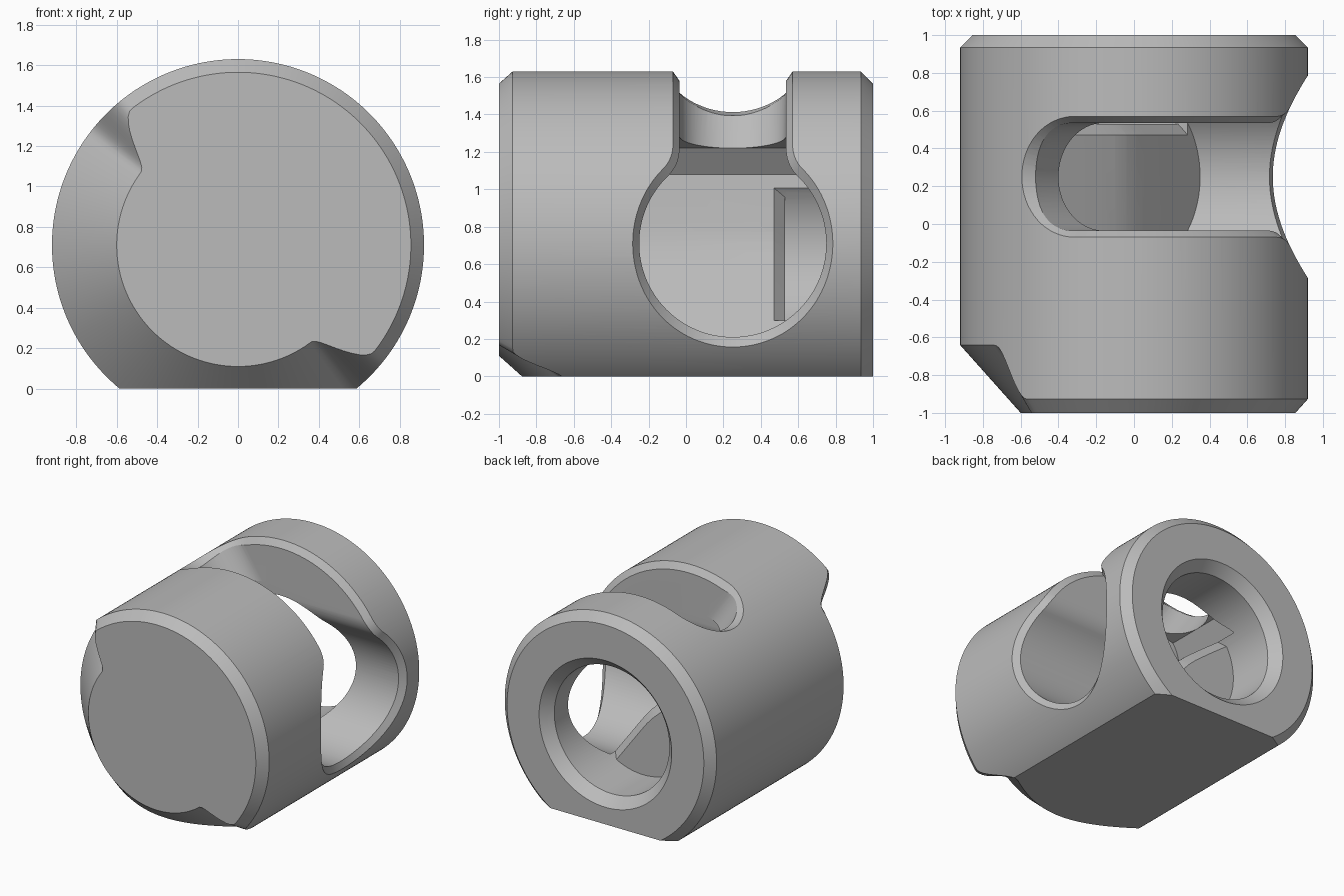
import bpy, bmesh
from math import sin, cos, asin, acos, atan2, hypot, pi, radians

if "Cube" in bpy.data.objects:
    bpy.data.objects.remove(bpy.data.objects["Cube"], do_unlink=True)

R = 0.92         # barrel radius
CZ = 0.71        # height of the barrel axis
SY = 0.25        # centre of the side opening along the barrel
BORE = 0.5       # radius of the side and rear bores
SLOT = 0.285     # half width of the slot
FILLET = 0.2     # blend between side bore and slot

grey = bpy.data.materials.new("plain_grey")
grey.use_nodes = True
grey.diffuse_color = (0.5, 0.5, 0.5, 1)
grey.node_tree.nodes["Principled BSDF"].inputs["Base Color"].default_value = (0.5, 0.5, 0.5, 1)


def finish(bm, name):
    bmesh.ops.remove_doubles(bm, verts=bm.verts, dist=1e-5)
    bmesh.ops.recalc_face_normals(bm, faces=bm.faces)
    mesh = bpy.data.meshes.new(name)
    bm.to_mesh(mesh)
    bm.free()
    mesh.materials.append(grey)
    ob = bpy.data.objects.new(name, mesh)
    bpy.context.collection.objects.link(ob)
    return ob


def loft_mesh(rings):
    """Closed rings joined by quads and capped at both ends."""
    bm = bmesh.new()
    vs = [[bm.verts.new(p) for p in ring] for ring in rings]
    n = len(vs[0])
    for a, b in zip(vs, vs[1:]):
        for i in range(n):
            bm.faces.new((a[i], a[(i + 1) % n], b[(i + 1) % n], b[i]))
    bm.faces.new(vs[0])
    bm.faces.new(vs[-1])
    return bm


def loft(name, rings):
    return finish(loft_mesh(rings), name)


def combine(target, cutter, operation):
    mod = target.modifiers.new(operation.lower(), "BOOLEAN")
    mod.operation = operation
    mod.solver = "EXACT"
    mod.object = cutter
    bpy.context.view_layer.objects.active = target
    bpy.ops.object.modifier_apply(modifier=mod.name)
    bpy.data.objects.remove(cutter, do_unlink=True)


def lathe_ring(y, r, n=128):
    return [(r * cos(2 * pi * i / n), y, CZ + r * sin(2 * pi * i / n)) for i in range(n)]


# Barrel with a wide front chamfer on its lower half and a flat foot
def front_chamfer(angle):
    away = abs((angle - 225 + 180) % 360 - 180)
    t = min(max((97 - away) / 15, 0), 1)
    return 0.065 + 0.255 * t * t * (3 - 2 * t)


def barrel_ring(shape, n=240):
    ring = []
    for i in range(n):
        r, y = shape(front_chamfer(360 * i / n))
        a = 2 * pi * i / n
        ring.append((r * cos(a), y, CZ + r * sin(a)))
    return ring


bm = loft_mesh([barrel_ring(f) for f in (
    lambda c: (R - c, -1),
    lambda c: (R, -1 + 1.12 * c),
    lambda c: (R, 0.935),
    lambda c: (R - 0.065, 1))])
bmesh.ops.bisect_plane(bm, geom=bm.verts[:] + bm.edges[:] + bm.faces[:],
                       plane_co=(0, 0, 0), plane_no=(0, 0, -1), clear_outer=True)
bmesh.ops.holes_fill(bm, edges=[e for e in bm.edges if e.is_boundary], sides=0)
barrel = finish(bm, "barrel")

# Half outline of the keyhole: (half width, height above the axis)
fw, fz = SLOT + FILLET, ((BORE + FILLET) ** 2 - (SLOT + FILLET) ** 2) ** 0.5
join = atan2(fz, fw)
half = []
for i in range(49):
    a = -pi / 2 + (join + pi / 2) * i / 48
    half.append((BORE * cos(a), BORE * sin(a)))
for i in range(1, 13):
    a = pi + join * (1 - i / 12)
    half.append((fw + FILLET * cos(a), fz + FILLET * sin(a)))

# Keyhole cavity, closed by a rounded ramp
profile = half + [(SLOT, 1.1)]
outline = [(SY + w, CZ + z) for w, z in profile]
outline += [(SY - w, CZ + z) for w, z in reversed(profile[1:])]
cavity = loft("cavity", [[(x, y, z) for y, z in outline] for x in (-0.8, 1.1)])
ramp = [(0.52, -0.02), (0.35, 0.21), (0.06, 0.6), (0.01, 0.665), (-0.04, 0.72),
        (-0.1, 0.775), (-0.17, 0.83), (-0.26, 0.9), (-0.38, 0.99), (-0.5, 1.08)]
side = ramp + [(-0.4, 1.22), (-0.1, 1.3), (-0.1, 1.9), (1.2, 1.9), (1.2, -0.02)]
combine(cavity, loft("ramp_limit", [[(x, y, z) for x, z in side] for y in (-1, 1.4)]),
        "INTERSECT")
combine(barrel, cavity, "DIFFERENCE")


# Slot across the top, with a leaning round end
def slot_ring(z):
    centre = -0.255 - 0.7 * (z - 1.42)
    ends = [pi / 2 + pi * i / 32 for i in range(33)]
    ring = [(centre + SLOT * cos(a), SY + SLOT * sin(a), z) for a in ends]
    return ring + [(1.1, SY - SLOT, z), (1.1, SY + SLOT, z)]


combine(barrel, loft("slot", [slot_ring(0.92), slot_ring(1.8)]), "DIFFERENCE")

# Chamfer that follows the keyhole rim around the barrel
rr = R - 0.04
rim = [(w, rr * asin(z / rr)) for w, z in half]
start, stop = rim[-1][1], rr * acos(-0.30 / rr)
rim += [(SLOT, start + (stop - start) * i / 30) for i in range(1, 31)]
for i in range(1, 17):
    a = pi / 2 * i / 16
    rim.append((SLOT * cos(a), rr * acos((-0.30 - 0.24 * sin(a)) / rr)))


def rim_offset(d):
    pts = []
    for i, (w, s) in enumerate(rim):
        a = rim[i - 1] if i else (-rim[1][0], rim[1][1])
        b = rim[i + 1] if i + 1 < len(rim) else (-rim[-2][0], rim[-2][1])
        tw, ts = b[0] - a[0], b[1] - a[1]
        k = d / hypot(tw, ts)
        edge = i in (0, len(rim) - 1)
        pts.append((0 if edge else max(w + ts * k, 0), (s - tw * k) / rr))
    return pts


bm = bmesh.new()
rows = []
for r, d in ((R - 0.06, -0.007), (R + 0.02, 0.049)):
    for sign in (-1, 1):
        rows.append([bm.verts.new((r * cos(t), SY + sign * w, CZ + r * sin(t)))
                     for w, t in rim_offset(d)])
for a, b in ((0, 1), (1, 3), (3, 2), (2, 0)):
    for i in range(len(rim) - 1):
        bm.faces.new((rows[a][i], rows[b][i], rows[b][i + 1], rows[a][i + 1]))
bmesh.ops.remove_doubles(bm, verts=bm.verts, dist=1e-5)
bmesh.ops.dissolve_degenerate(bm, edges=bm.edges, dist=1e-5)
combine(barrel, finish(bm, "rim_chamfer"), "DIFFERENCE")

# Rear bore with a chamfered mouth
bore = [(0.53, BORE), (0.92, BORE), (1.02, BORE + 0.095)]
combine(barrel, loft("rear_bore", [lathe_ring(y, r) for y, r in bore]), "DIFFERENCE")


# Chamfer on the rear edge of the ramp
def ramp_band(y, shift):
    low = [(x + shift, y, z + shift) for x, z in ramp]
    return low + [(x + 0.1, y, z + 0.1) for x, z in reversed(ramp)]


edge = loft("ramp_edge", [ramp_band(0.45, 0.015), ramp_band(0.54, -0.05)])
combine(edge, loft("edge_limit", [lathe_ring(0.4, BORE), lathe_ring(0.7, BORE)]), "INTERSECT")
combine(barrel, edge, "DIFFERENCE")

bpy.ops.object.select_all(action="DESELECT")
barrel.select_set(True)
bpy.context.view_layer.objects.active = barrel
bpy.ops.object.shade_smooth_by_angle(angle=radians(25))
